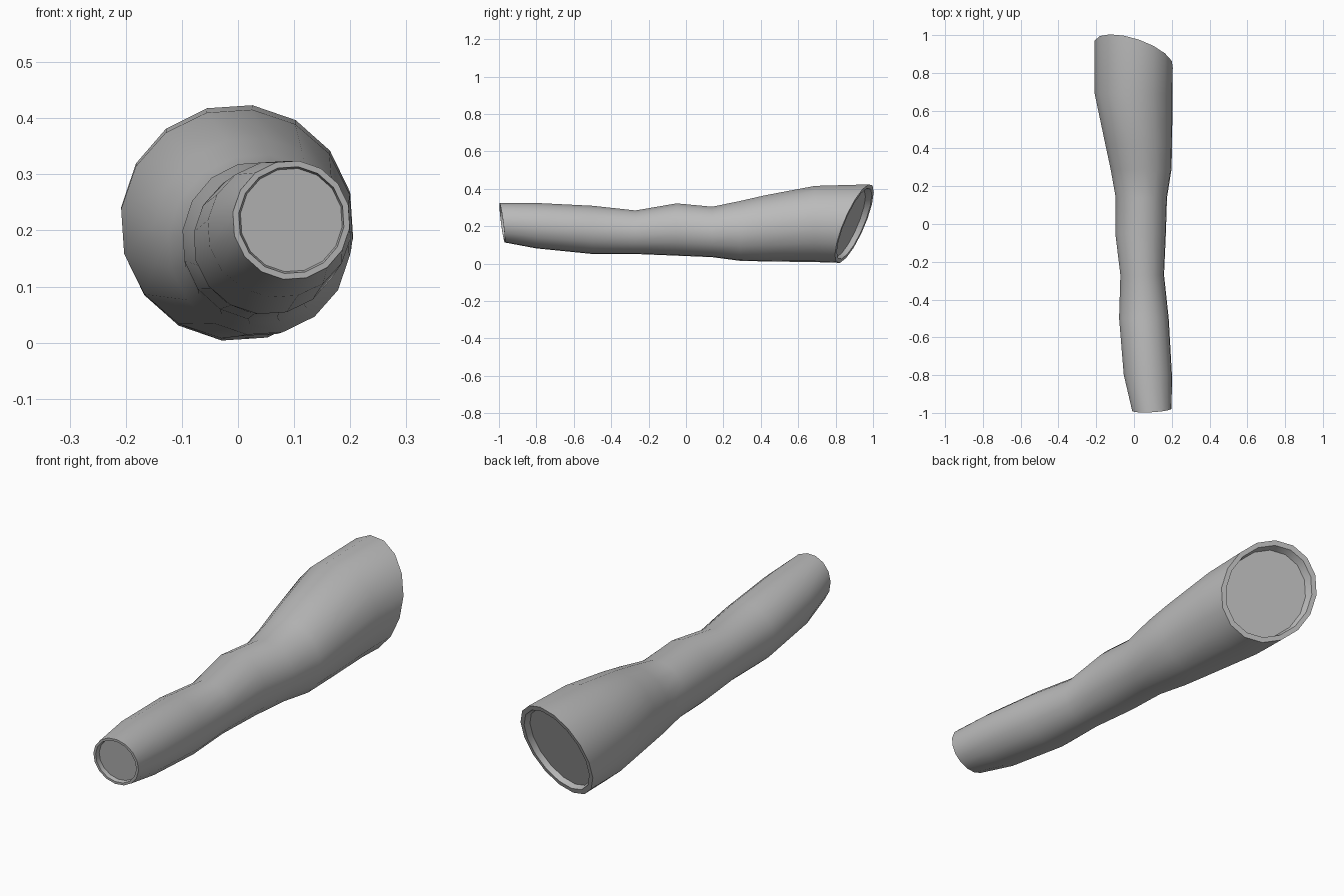
import bpy, bmesh, math
from mathutils import Vector

cube = bpy.data.objects.get("Cube")
if cube:
    bpy.data.objects.remove(cube)

SIDES = 16

skin = bpy.data.materials.new("plain grey")
skin.use_nodes = True
grey = (0.5, 0.5, 0.5, 1)
skin.diffuse_color = grey
skin.node_tree.nodes["Principled BSDF"].inputs["Base Color"].default_value = grey

# Cross-sections: y, x min, x max, z min, z max, lean in x, lean in z
sections = [
    (-0.983, -0.01, 0.20, 0.112, 0.325, 0.06, -0.13),
    (-0.80, -0.055, 0.202, 0.08, 0.325, 0, 0),
    (-0.50, -0.08, 0.185, 0.05, 0.31, 0, 0),
    (-0.27, -0.073, 0.16, 0.05, 0.285, 0, 0),
    (-0.05, -0.10, 0.17, 0.041, 0.323, 0, 0),
    (0.14, -0.098, 0.176, 0.033, 0.305, 0, 0),
    (0.29, -0.125, 0.20, 0.013, 0.336, 0, 0),
    (0.42, -0.153, 0.203, 0.010, 0.366, 0, 0),
    (0.69, -0.21, 0.206, 0.006, 0.417, 0, 0),
    (0.90, -0.21, 0.207, 0.002, 0.425, -0.29, 0.40),
]


def ring(bm, section, scale=1.0, push=0.0):
    """Add one leaning oval loop, optionally shrunk and moved along y."""
    y, x0, x1, z0, z1, lean_x, lean_z = section
    verts = []
    for i in range(SIDES):
        a = math.radians(82.5) + math.tau * i / SIDES
        dx = math.cos(a) * (x1 - x0) / 2 * scale
        dz = math.sin(a) * (z1 - z0) / 2 * scale
        verts.append(bm.verts.new(((x0 + x1) / 2 + dx,
                                   y + push + lean_x * dx + lean_z * dz,
                                   (z0 + z1) / 2 + dz)))
    return verts


def bridge(bm, a, b):
    for i in range(SIDES):
        j = (i + 1) % SIDES
        bm.faces.new((a[i], a[j], b[j], b[i]))


bm = bmesh.new()

# Recessed front cap and rim, limb skin, then rear rim and recessed cap
first, last = sections[0], sections[-1]
loops = [ring(bm, first, 0.83, 0.02), ring(bm, first, 0.87, 0.02), ring(bm, first, 0.9)]
loops += [ring(bm, s) for s in sections]
loops += [ring(bm, last, 0.9), ring(bm, last, 0.86, -0.03), ring(bm, last, 0.82, -0.03)]
for a, b in zip(loops, loops[1:]):
    bridge(bm, a, b)
bm.faces.new(loops[0])
bm.faces.new(loops[-1])
bmesh.ops.recalc_face_normals(bm, faces=bm.faces)

mesh = bpy.data.meshes.new("limb")
bm.to_mesh(mesh)
bm.free()
mesh.materials.append(skin)
limb = bpy.data.objects.new("limb", mesh)
bpy.context.collection.objects.link(limb)

# Smooth skin with crisp rims
bpy.ops.object.select_all(action='DESELECT')
limb.select_set(True)
bpy.context.view_layer.objects.active = limb
bpy.ops.object.shade_smooth_by_angle(angle=math.radians(40))
